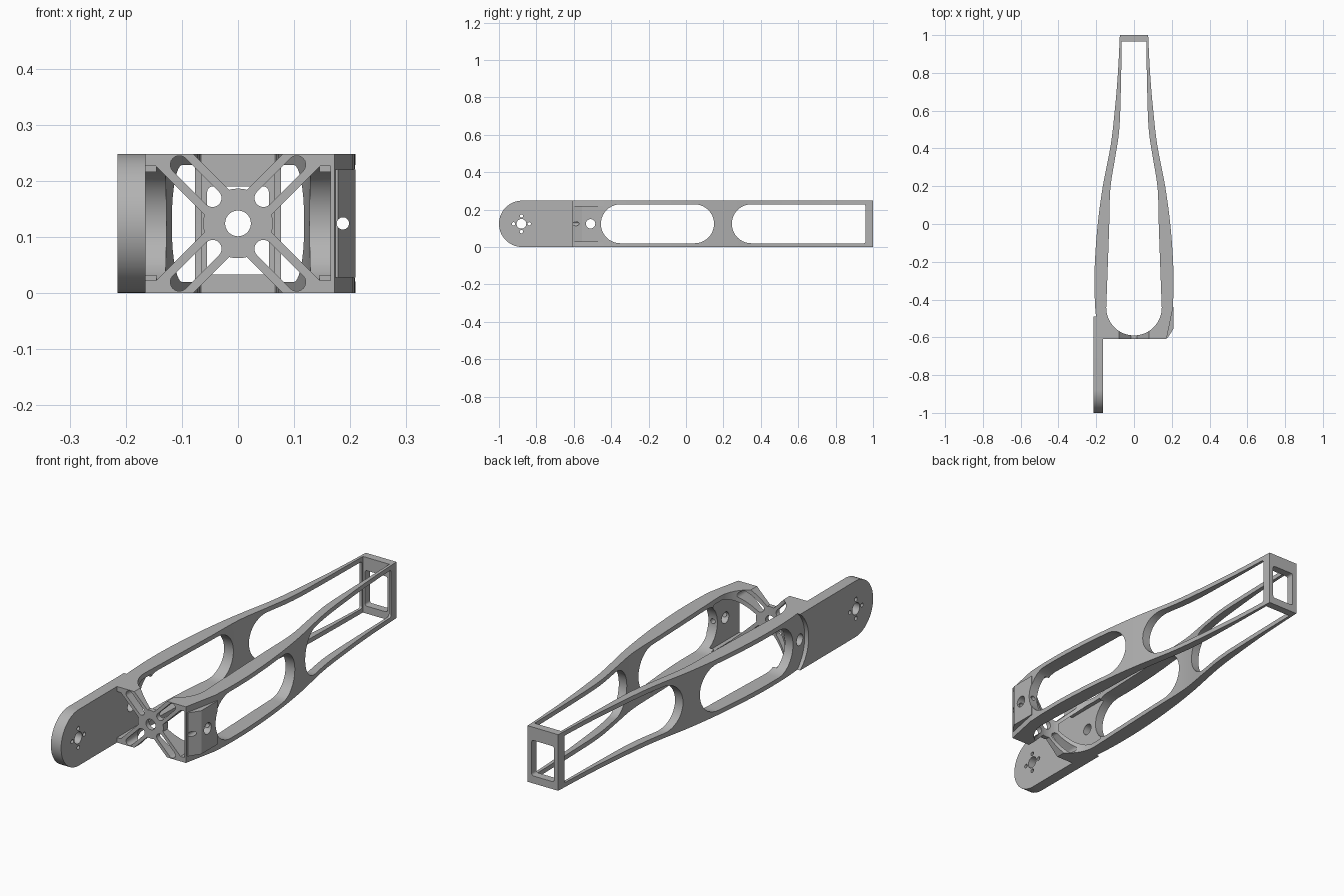
import bpy, bmesh, math
from mathutils import Vector

cube = bpy.data.objects.get("Cube")
if cube:
    bpy.data.objects.remove(cube, do_unlink=True)

H = 0.248          # height of the arm
C = H / 2          # centre height

grey = bpy.data.materials.new("light_grey")
grey.use_nodes = True
grey.diffuse_color = (0.45, 0.45, 0.45, 1)
grey.node_tree.nodes["Principled BSDF"].inputs["Base Color"].default_value = grey.diffuse_color


def prism(name, pts, axis, lo, hi):
    """Extrude a 2D outline along an axis."""
    place = {"x": lambda a, b, t: (t, a, b),
             "y": lambda a, b, t: (a, t, b),
             "z": lambda a, b, t: (a, b, t)}[axis]
    bm = bmesh.new()
    low = [bm.verts.new(place(a, b, lo)) for a, b in pts]
    high = [bm.verts.new(place(a, b, hi)) for a, b in pts]
    bm.faces.new(low)
    bm.faces.new(high)
    n = len(pts)
    for i in range(n):
        j = (i + 1) % n
        bm.faces.new((low[i], low[j], high[j], high[i]))
    bmesh.ops.recalc_face_normals(bm, faces=bm.faces)
    me = bpy.data.meshes.new(name)
    bm.to_mesh(me)
    bm.free()
    me.materials.append(grey)
    ob = bpy.data.objects.new(name, me)
    bpy.context.collection.objects.link(ob)
    return ob


def arc(cx, cy, r, a0, a1, n=20):
    return [(cx + r * math.cos(math.radians(a0 + (a1 - a0) * i / n)),
             cy + r * math.sin(math.radians(a0 + (a1 - a0) * i / n))) for i in range(n + 1)]


def circle(cx, cy, r, n=28):
    return arc(cx, cy, r, 0, 360, n)[:-1]


def smooth_path(pts, steps=5):
    """Catmull-Rom curve through the points."""
    p = [Vector(q) for q in [pts[0]] + pts + [pts[-1]]]
    out = []
    for a, b, c, d in zip(p, p[1:], p[2:], p[3:]):
        for i in range(steps):
            t = i / steps
            v = 0.5 * (2 * b + (c - a) * t + (2 * a - 5 * b + 4 * c - d) * t ** 2
                       + (3 * b - a - 3 * c + d) * t ** 3)
            out.append(tuple(v))
    return out + [pts[-1]]


def combine(target, other, mode="DIFFERENCE"):
    mod = target.modifiers.new("combine", "BOOLEAN")
    mod.operation = mode
    mod.solver = "EXACT"
    mod.object = other
    bpy.context.view_layer.objects.active = target
    bpy.ops.object.modifier_apply(modifier=mod.name)
    bpy.data.objects.remove(other, do_unlink=True)


def cut(target, pts, axis, lo, hi):
    combine(target, prism("cutter", pts, axis, lo, hi))


def flip(pts):
    return [(-x, y) for x, y in reversed(pts)]


# Tapered body with a rounded hollow
side = smooth_path([(0.075, 1), (0.085, 0.8), (0.1, 0.62), (0.123, 0.42), (0.165, 0.2),
                    (0.192, 0), (0.207, -0.2), (0.209, -0.35), (0.205, -0.45)])
body = prism("arm_frame", side + [(0.172, -0.61), (-0.19, -0.61)] + flip(side), "z", 0, H)

inner = smooth_path([(0.065, 0.965), (0.07, 0.7), (0.078, 0.5), (0.1, 0.35),
                     (0.125, 0.19), (0.131, 0), (0.138, -0.2), (0.147, -0.443)])
hollow = inner + arc(0, -0.443, 0.147, 0, -180, 36)[1:-1] + flip(inner)

# Raised corner pad
pad = prism("corner_pad", [(0.15, -0.6), (0.178, -0.603), (0.209, -0.555),
                           (0.209, -0.44), (0.15, -0.44)], "z", 0.028, 0.22)
combine(body, pad, "UNION")
cut(body, hollow, "z", -0.1, H + 0.1)

# Side windows, both walls at once
r = 0.104
window = arc(-0.455 + r, C, r, 270, 90) + arc(0.15 - r, C, r, 90, -90)
cut(body, window, "x", -0.4, 0.4)
window = (arc(0.245 + r, C, r, 270, 90) + arc(0.95, C + r - 0.01, 0.01, 90, 0, 4)
          + arc(0.95, C - r + 0.01, 0.01, 0, -90, 4))
cut(body, window, "x", -0.4, 0.4)

# End opening with rounded corners
end = []
for cx, cz, a in ((0.045, 0.18, 0), (-0.045, 0.18, 90), (-0.045, 0.043, 180), (0.045, 0.043, 270)):
    end += arc(cx, cz, 0.01, a, a + 90, 4)
cut(body, end, "y", 0.9, 1.1)

# Front cross: open notches above and below, closed ones at the sides
gap, hub = 0.044, 0.062
a = math.degrees(math.atan2(0.0159, 0.0599))
hub_arc = arc(0, 0, hub, -a, a, 6)
side_notch = hub_arc + [(0.102 + gap, 0.102), (0.165, 0.102), (0.165, -0.102), (0.102 + gap, -0.102)]
open_notch = hub_arc + [(0.14 + gap, 0.14), (0.14 + gap, -0.14)]
for s in (1, -1):
    cut(body, [(s * u, C + v) for u, v in side_notch], "y", -0.7, -0.4)
    cut(body, [(v, C + s * u) for u, v in open_notch], "y", -0.7, -0.5)

# Slots along the four arms and the hub hole
for ang in (45, 135, 225, 315):
    t = math.radians(ang)
    slot = arc(0.064, 0, 0.016, 270, 90, 10) + arc(0.148, 0, 0.016, 90, -90, 10)
    cut(body, [(u * math.cos(t) - v * math.sin(t), C + u * math.sin(t) + v * math.cos(t))
               for u, v in slot], "y", -0.7, -0.5)
cut(body, circle(0, C, 0.023), "y", -0.7, -0.5)

# Mounting plate with a round tip and a scooped rear edge
plate = prism("mounting_plate", arc(-0.876, C, C, 270, 90, 28)
              + arc(-0.392, C, 0.158, 128.3, 231.7, 20), "x", -0.215, -0.165)
cut(plate, circle(-0.88, C, 0.026), "x", -0.3, -0.1)
for dy, dz in ((1, 0), (-1, 0), (0, 1), (0, -1)):
    cut(plate, circle(-0.88 + dy * 0.042, C + dz * 0.042, 0.009, 12), "x", -0.3, -0.1)
combine(body, plate, "UNION")

# Pivot hole through both walls and the small pin hole in the corner
cut(body, circle(-0.51, C, 0.025), "x", -0.4, 0.4)
cut(body, circle(0.187, C, 0.011, 16), "y", -0.7, -0.4)

bpy.ops.object.select_all(action="DESELECT")
body.select_set(True)
bpy.context.view_layer.objects.active = body
bpy.ops.object.shade_smooth_by_angle(angle=math.radians(25))
